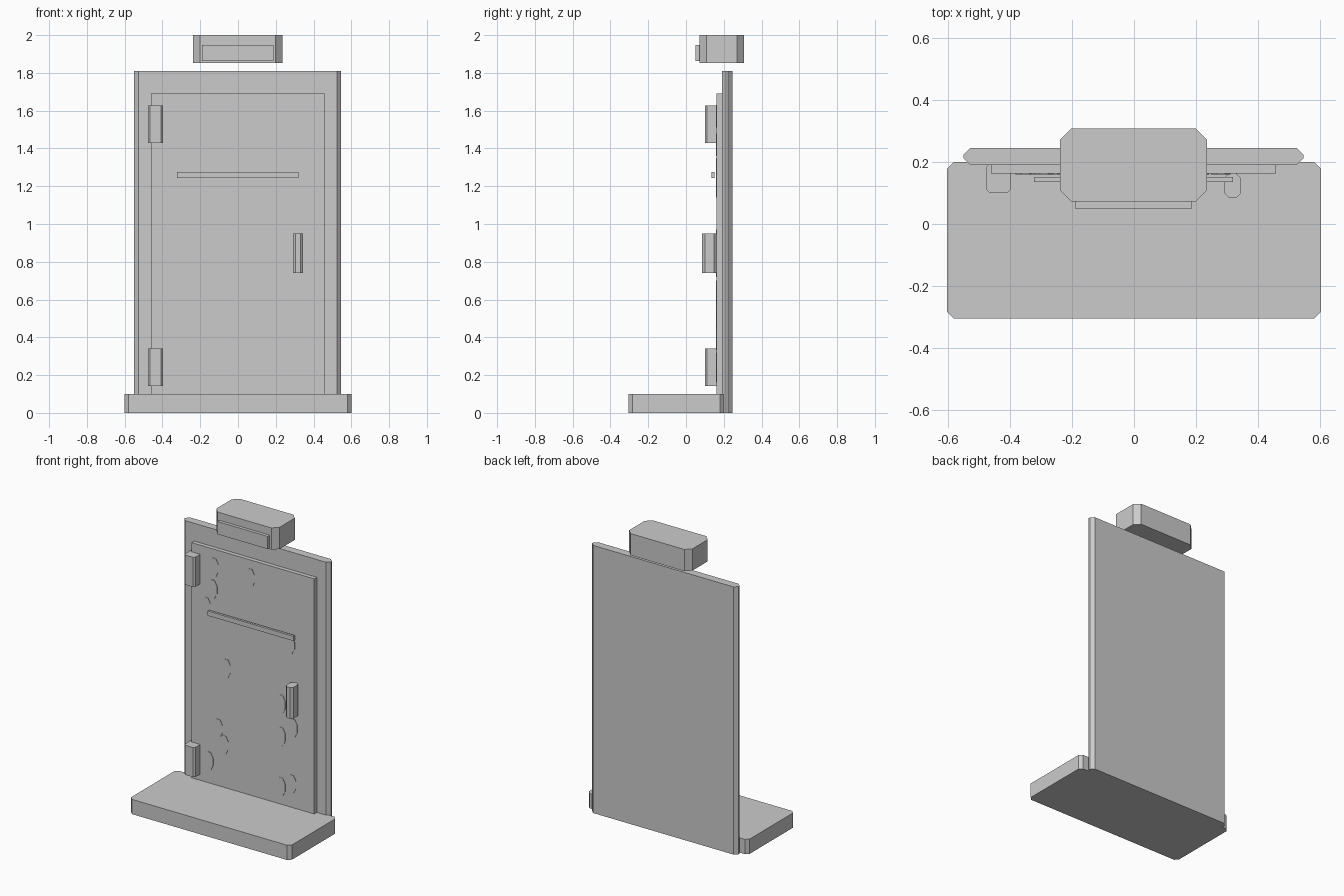
import bpy, bmesh, math

if "Cube" in bpy.data.objects:
    bpy.data.objects.remove(bpy.data.objects["Cube"])


def extrude_outline(name, points, depth_vec):
    """Closed flat outline extruded into a solid."""
    bm = bmesh.new()
    face = bm.faces.new([bm.verts.new(p) for p in points])
    ext = bmesh.ops.extrude_face_region(bm, geom=[face])
    verts = [g for g in ext["geom"] if isinstance(g, bmesh.types.BMVert)]
    bmesh.ops.translate(bm, verts=verts, vec=depth_vec)
    bmesh.ops.recalc_face_normals(bm, faces=bm.faces)
    mesh = bpy.data.meshes.new(name)
    bm.to_mesh(mesh)
    bm.free()
    obj = bpy.data.objects.new(name, mesh)
    bpy.context.collection.objects.link(obj)
    return obj


def block(name, x0, x1, y0, y1, z0, z1, c=0.0):
    """Upright block, vertical corners chamfered by c."""
    if c:
        pts = [(x0 + c, y0), (x1 - c, y0), (x1, y0 + c), (x1, y1 - c),
               (x1 - c, y1), (x0 + c, y1), (x0, y1 - c), (x0, y0 + c)]
    else:
        pts = [(x0, y0), (x1, y0), (x1, y1), (x0, y1)]
    return extrude_outline(name, [(x, y, z0) for x, y in pts], (0, 0, z1 - z0))


# Step and door structure
block("base_step", -0.602, 0.602, -0.304, 0.2, 0, 0.1, 0.021)
block("frame_slab", -0.55, 0.546, 0.19, 0.245, 0, 1.81, 0.022)
block("door_panel", -0.46, 0.457, 0.162, 0.192, 0.09, 1.69)

# Hinges, handle and warning strip
for label, z in (("lower", 0.142), ("upper", 1.428)):
    block(label + "_hinge", -0.477, -0.396, 0.1, 0.195, z, z + 0.2, 0.012)
block("handle", 0.29, 0.345, 0.085, 0.162, 0.74, 0.95, 0.015)
block("cross_strip", -0.322, 0.319, 0.136, 0.152, 1.243, 1.275)

# Lamp above the door
block("lamp_housing", -0.238, 0.235, 0.072, 0.307, 1.853, 2.0, 0.036)
block("lamp_panel", -0.19, 0.187, 0.05, 0.074, 1.862, 1.948)

# Thin weathering patches on the door face
patches = [(-.29, 1.57), (-.02, 1.57), (-.30, 1.42), (-.35, 1.29), (.28, 1.20),
           (-.20, .91), (.21, .78), (.21, .56), (.30, .64), (-.26, .49),
           (-.215, .39), (-.33, .25), (.21, .22), (.29, .26)]
for i, (x, z) in enumerate(patches):
    ring = [(x + 0.034 * math.cos(a), 0.159, z + 0.065 * math.sin(a))
            for a in (math.tau * (k + 0.5) / 8 for k in range(8))]
    extrude_outline(f"wear_patch_{i + 1}", ring, (0, 0.006, 0))
